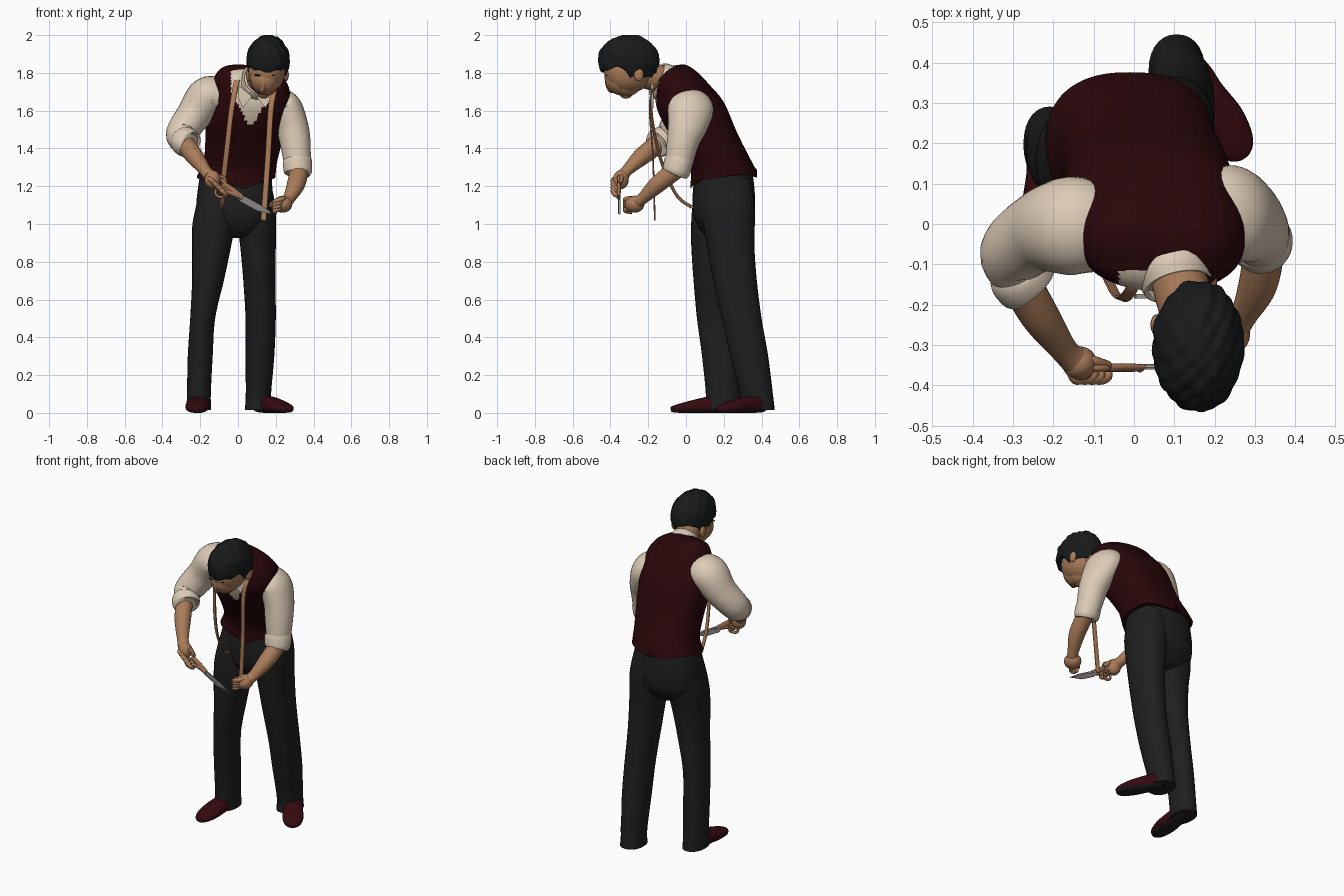
import bpy, bmesh, math
from mathutils import Vector

def material(name, r, g, b):
    m = bpy.data.materials.new(name)
    m.diffuse_color = (r, g, b, 1)
    return m

VEST = material("dark maroon vest", .022, .002, .003)
SHOE = material("oxblood leather", .036, .003, .005)
TROUSER = material("charcoal cloth", .0135, .0135, .0145)
HAIR = material("black hair", .0095, .0105, .011)
SHIRT = material("cream shirt", .72, .60, .47)
SKIN = material("skin", .40, .20, .10)
TAPE = material("tan tape", .43, .21, .105)
STEEL = material("steel", .25, .24, .23)
HANDLE = material("copper handle", .36, .17, .085)

def finish(name, bm, mats, rule=None):
    bmesh.ops.recalc_face_normals(bm, faces=bm.faces)
    me = bpy.data.meshes.new(name)
    for m in mats:
        me.materials.append(m)
    for f in bm.faces:
        f.smooth = True
        if rule:
            f.material_index = rule(f.calc_center_median(), f.normal)
    bm.to_mesh(me)
    bm.free()
    me.set_sharp_from_angle(angle=math.radians(50))
    ob = bpy.data.objects.new(name, me)
    bpy.context.collection.objects.link(ob)
    return ob

def smooth_rows(rows, steps):
    """Catmull-Rom interpolation of equal-length tuples."""
    out = []
    for i in range(len(rows) - 1):
        a, b, c, d = rows[max(i - 1, 0)], rows[i], rows[i + 1], rows[min(i + 2, len(rows) - 1)]
        for s in range(steps):
            t = s / steps
            out.append([.5 * (2*q + (r - p)*t + (2*p - 5*q + 4*r - w)*t*t + (3*q - p - 3*r + w)*t**3)
                        for p, q, r, w in zip(a, b, c, d)])
    return out + [list(rows[-1])]

def loft(name, rows, mats, along=True, segs=28, steps=6, n=2.0, rule=None, shape=None, cap=True):
    """Rows are x, y, z, rx, ry (, tilt x, tilt y for level rings)."""
    rows = smooth_rows(rows, steps)
    bm, rings, side = bmesh.new(), [], None
    for i, r in enumerate(rows):
        c = Vector(r[:3])
        if along:
            t = (Vector(rows[min(i + 1, len(rows) - 1)][:3]) - Vector(rows[max(i - 1, 0)][:3])).normalized()
            if side is None:
                side = t.cross(Vector((0, 0, 1)))
                if side.length < .1:
                    side = Vector((1, 0, 0))
            side = (side - t * side.dot(t)).normalized()
            u, v = side, side.cross(t)
        else:
            u, v = Vector((1, 0, r[5] if len(r) > 5 else 0)), Vector((0, 1, r[6] if len(r) > 5 else 0))
        ring = []
        for k in range(segs):
            a = 2 * math.pi * k / segs
            ca, sa = math.cos(a), math.sin(a)
            p = c + u * r[3] * math.copysign(abs(ca) ** (2/n), ca) + v * r[4] * math.copysign(abs(sa) ** (2/n), sa)
            ring.append(bm.verts.new(shape(p, i) if shape else p))
        rings.append(ring)
    for a, b in zip(rings, rings[1:]):
        for k in range(segs):
            j = (k + 1) % segs
            bm.faces.new((a[k], a[j], b[j], b[k]))
    if cap:
        bm.faces.new(rings[0])
        bm.faces.new(rings[-1])
    return finish(name, bm, mats, rule)

def ball(name, loc, rad, mat, shape=None, segs=24):
    bm = bmesh.new()
    bmesh.ops.create_uvsphere(bm, u_segments=segs, v_segments=segs // 2, radius=1)
    for v in bm.verts:
        p = v.co.copy()
        v.co = Vector(loc) + Vector((p.x * rad[0], p.y * rad[1], p.z * rad[2]))
        if shape:
            v.co = shape(v.co.copy(), p)
    return finish(name, bm, [mat])

def plate(name, pts, y, thick, mat):
    bm = bmesh.new()
    f = bm.faces.new([bm.verts.new((x, y, z)) for x, z in pts])
    g = bmesh.ops.extrude_face_region(bm, geom=[f])
    for v in g["geom"]:
        if isinstance(v, bmesh.types.BMVert):
            v.co.y += thick
    return finish(name, bm, [mat])

def tube(name, pts, r, mat, segs=12):
    return loft(name, [(*p, r, r) for p in pts], [mat], segs=segs, steps=5)

# Vest with cream shirt opening, pointed front and notched back hem
def hem(p, i):
    if i < 6:
        w = (6 - i) / 6
        if p.y < .2:
            p.z -= w * .04 * max(0, 1 - abs(p.x - .035) / .1)
        else:
            p.z -= w * (.04 * max(0, 1 - abs(p.x + .01) / .19) - .05 * max(0, 1 - abs(p.x + .01) / .035))
    return p

def shirt_front(c, nn):
    dx = abs(c.x - .068)
    return int(c.y < -.115 and dx < .105 and c.z > 1.5 + 1.9 * dx)

loft("vest", [(-.01, .20, 1.25, .208, .176, 0, .15), (.012, .175, 1.33, .195, .153, 0, .25),
              (.03, .12, 1.44, .203, .15, 0, .3), (.045, .045, 1.58, .215, .156, -.04, .4),
              (.065, -.015, 1.675, .208, .14, -.1, .42), (.073, -.05, 1.745, .197, .113, -.15, .45),
              (.08, -.08, 1.795, .155, .085, -.16, .45), (.10, -.10, 1.82, .07, .045, -.1, .4)],
     [VEST, SHIRT], along=False, segs=112, steps=11, n=2.4, shape=hem, rule=shirt_front)

# Trousers: seat blends inside the two legs
loft("trouser_seat", [(-.012, .2, 1.27, .188, .153), (-.015, .2, 1.18, .198, .163), (-.016, .2, 1.1, .205, .166),
                      (-.018, .2, 1.02, .195, .152), (-.02, .195, .95, .12, .105), (-.02, .195, .925, .05, .05)],
     [TROUSER], along=False, n=2.3)
loft("trouser_leg_a", [(-.10, .19, 1.24, .088, .13), (-.117, .176, 1.1, .104, .141), (-.13, .162, .99, .112, .135),
                       (-.140, .15, .88, .103, .122), (-.159, .148, .7, .084, .108),
                       (-.187, .158, .5, .066, .1), (-.2, .178, .3, .066, .093), (-.207, .195, .1, .063, .09),
                       (-.208, .197, .015, .066, .094)], [TROUSER], along=False, n=2.2)
loft("trouser_leg_b", [(.08, .21, 1.24, .09, .135), (.093, .222, 1.1, .104, .143), (.099, .228, .99, .102, .136),
                       (.106, .237, .88, .094, .125), (.113, .26, .7, .085, .115),
                       (.12, .295, .5, .08, .105), (.116, .335, .3, .076, .1), (.108, .372, .1, .067, .088),
                       (.106, .378, .015, .07, .092)], [TROUSER], along=False, n=2.2)

# Shoes: oxblood uppers, black soles
def shoe(name, heel, toe):
    h, d = Vector(heel), Vector(toe) - Vector(heel)
    prof = [(0, .03, .035, .03), (.06, .043, .045, .04), (.25, .045, .055, .045), (.42, .043, .055, .043),
            (.65, .034, .062, .034), (.85, .025, .053, .025), (.96, .02, .035, .018), (1, .017, .015, .012)]
    def ground(p, i):
        p.z = max(p.z, 0)
        return p
    loft(name, [(h.x + d.x*t, h.y + d.y*t, z, w, ht) for t, z, w, ht in prof], [SHOE, TROUSER], n=2.5,
         shape=ground, rule=lambda c, nn: int(c.z < .014))
shoe("shoe_a", (-.205, .262), (-.222, -.08))
shoe("shoe_b", (.10, .425), (.272, .165))

# Sleeves with rolled cuffs
loft("sleeve_a", [(-.09, -.01, 1.675, .11, .09), (-.16, -.005, 1.672, .122, .108), (-.235, -.02, 1.575, .10, .092),
                  (-.30, -.075, 1.475, .085, .082), (-.27, -.14, 1.43, .068, .066)], [SHIRT])
loft("cuff_a", [(-.295, -.105, 1.45, .066, .066), (-.283, -.125, 1.44, .08, .078),
                (-.262, -.153, 1.422, .078, .074), (-.255, -.16, 1.418, .06, .06)], [SHIRT])
loft("sleeve_b", [(.19, .01, 1.645, .10, .08), (.245, .025, 1.615, .122, .09), (.283, .01, 1.53, .108, .085),
                  (.302, -.015, 1.44, .087, .082), (.316, -.04, 1.31, .072, .07)], [SHIRT])
loft("cuff_b", [(.311, -.035, 1.35, .07, .068), (.314, -.04, 1.33, .079, .074),
                (.318, -.052, 1.275, .075, .072), (.318, -.056, 1.262, .058, .056)], [SHIRT])

# Forearms
loft("forearm_a", [(-.30, -.11, 1.45, .05, .05), (-.235, -.225, 1.365, .048, .048), (-.175, -.31, 1.285, .034, .03),
                   (-.15, -.335, 1.255, .036, .034)], [SKIN])
loft("forearm_b", [(.325, -.05, 1.29, .05, .05), (.307, -.15, 1.21, .048, .046), (.27, -.23, 1.135, .033, .031),
                   (.25, -.26, 1.115, .036, .034)], [SKIN])

# Hands with curled fingers
ball("palm_a", (-.135, -.345, 1.235), (.043, .042, .05), SKIN)
ball("palm_b", (.238, -.272, 1.105), (.05, .052, .045), SKIN)
for i in range(4):
    s = i * .018
    tube("finger_a", [(-.16 + s, -.352, 1.245 - s), (-.145 + s, -.385, 1.235 - s),
                      (-.12 + s, -.378, 1.212 - s), (-.125 + s, -.352, 1.2 - s)], .0125, SKIN)
    tube("finger_b", [(.25 - s*.4, -.29 - s*.1, 1.135 - s), (.225 - s*.3, -.32, 1.13 - s),
                      (.195, -.315, 1.118 - s*.9), (.195, -.285, 1.108 - s*.8)], .0135, SKIN)
tube("thumb_a", [(-.14, -.335, 1.255), (-.10, -.34, 1.25), (-.065, -.352, 1.215)], .013, SKIN)
tube("thumb_b", [(.235, -.26, 1.12), (.20, -.28, 1.118), (.172, -.305, 1.098)], .014, SKIN)

# Shears: looped handles, pivot and two blades
def bow(name, cx, cz, rx, rz):
    tube(name, [(cx + rx*math.cos(a), -.357, cz + rz*math.sin(a)) for a in
                [2*math.pi*k/10 for k in range(11)]], .008, HANDLE, 8)
bow("shears_bow_upper", -.10, 1.225, .035, .028)
bow("shears_bow_lower", -.088, 1.168, .032, .026)
loft("shears_shank_upper", [(-.07, -.357, 1.21, .01, .014), (-.03, -.355, 1.178, .01, .017), (.02, -.355, 1.142, .008, .015)], [HANDLE])
loft("shears_shank_lower", [(-.06, -.357, 1.17, .01, .012), (-.02, -.357, 1.16, .01, .015), (.02, -.357, 1.14, .008, .013)], [HANDLE])
plate("shears_blade_upper", [(-.01, 1.165), (.05, 1.14), (.13, 1.095), (.19, 1.052), (.12, 1.08), (.0, 1.135)], -.36, .006, STEEL)
plate("shears_blade_lower", [(-.01, 1.15), (.05, 1.13), (.185, 1.05), (.1, 1.07), (.01, 1.12)], -.353, .006, STEEL)
ball("shears_pivot", (.015, -.357, 1.138), (.009, .011, .009), STEEL, segs=12)

# Neck and shirt collar
loft("neck", [(.10, -.07, 1.75, .075, .075), (.115, -.15, 1.772, .07, .073), (.14, -.24, 1.80, .07, .075)], [SKIN])
collar = loft("collar", [(.098, -.105, 1.745, .10, .10), (.104, -.13, 1.755, .095, .10),
                         (.11, -.155, 1.766, .086, .092)], [SHIRT], cap=False)
sol = collar.modifiers.new("thickness", 'SOLIDIFY')
sol.thickness = .01
for name, s in (("collar_point_a", -1), ("collar_point_b", 1)):
    plate(name, [(.095 + s*.09, 1.735), (.085 + s*.012, 1.675), (.085 + s*.06, 1.615), (.09 + s*.09, 1.67)],
          -.185, .012, SHIRT)

# Head, jaw and features, bowed forward
ball("head", (.152, -.305, 1.81), (.099, .13, .118), SKIN)
ball("face", (.143, -.345, 1.768), (.078, .085, .085), SKIN)
ball("jaw", (.143, -.315, 1.75), (.072, .08, .075), SKIN)
ball("chin", (.136, -.318, 1.688), (.032, .034, .024), SKIN)
loft("nose", [(.139, -.42, 1.785, .01, .012), (.134, -.415, 1.745, .012, .015),
              (.129, -.397, 1.712, .018, .016), (.129, -.38, 1.705, .01, .01)], [SKIN])
ball("lips", (.133, -.358, 1.693), (.022, .01, .01), SKIN)
for s in (-1, 1):
    ball("ear", (.155 + s*.1, -.25, 1.79), (.014, .026, .034), SKIN)
    ball("brow", (.141 + s*.034, -.417, 1.787), (.022, .009, .005), HAIR, segs=12)

# Hair cap with wavy tufts, trimmed along the hairline
def tufts(c, p):
    w = 1 + .028*math.sin(9*p.x + 4*p.y) * math.sin(8*p.y + 5*p.z + 1) + .016*math.sin(17*p.y - 15*p.x + 9*p.z)
    o = Vector((.159, -.303, 1.862))
    c = o + (c - o) * w
    line = 1.806 - max(0, c.y + .32) * .27 + .007*math.sin(c.x * 70)
    line += .035 * math.exp(-((c.y + .365) / .045) ** 2)    # bare temples
    line -= .03 * math.exp(-((c.y + .285) / .02) ** 2)      # sideburns
    c.z = min(max(c.z, line), 2.0)
    return c
ball("hair", (.159, -.303, 1.862), (.114, .162, .139), HAIR, tufts, 96)

# Measuring tape hanging from the neck
def ribbon(name, pts):
    loft(name, [(*p, .015, .004) for p in pts], [TAPE], segs=12, n=4)
ribbon("tape_strand_a", [(.01, -.115, 1.79), (-.01, -.168, 1.74), (-.035, -.185, 1.6), (-.058, -.15, 1.4),
                         (-.075, -.10, 1.25), (-.08, -.04, 1.14), (-.09, .03, 1.09)])
ribbon("tape_strand_b", [(.19, -.12, 1.765), (.19, -.177, 1.71), (.173, -.192, 1.6), (.158, -.175, 1.35),
                         (.135, -.165, 1.02)])
